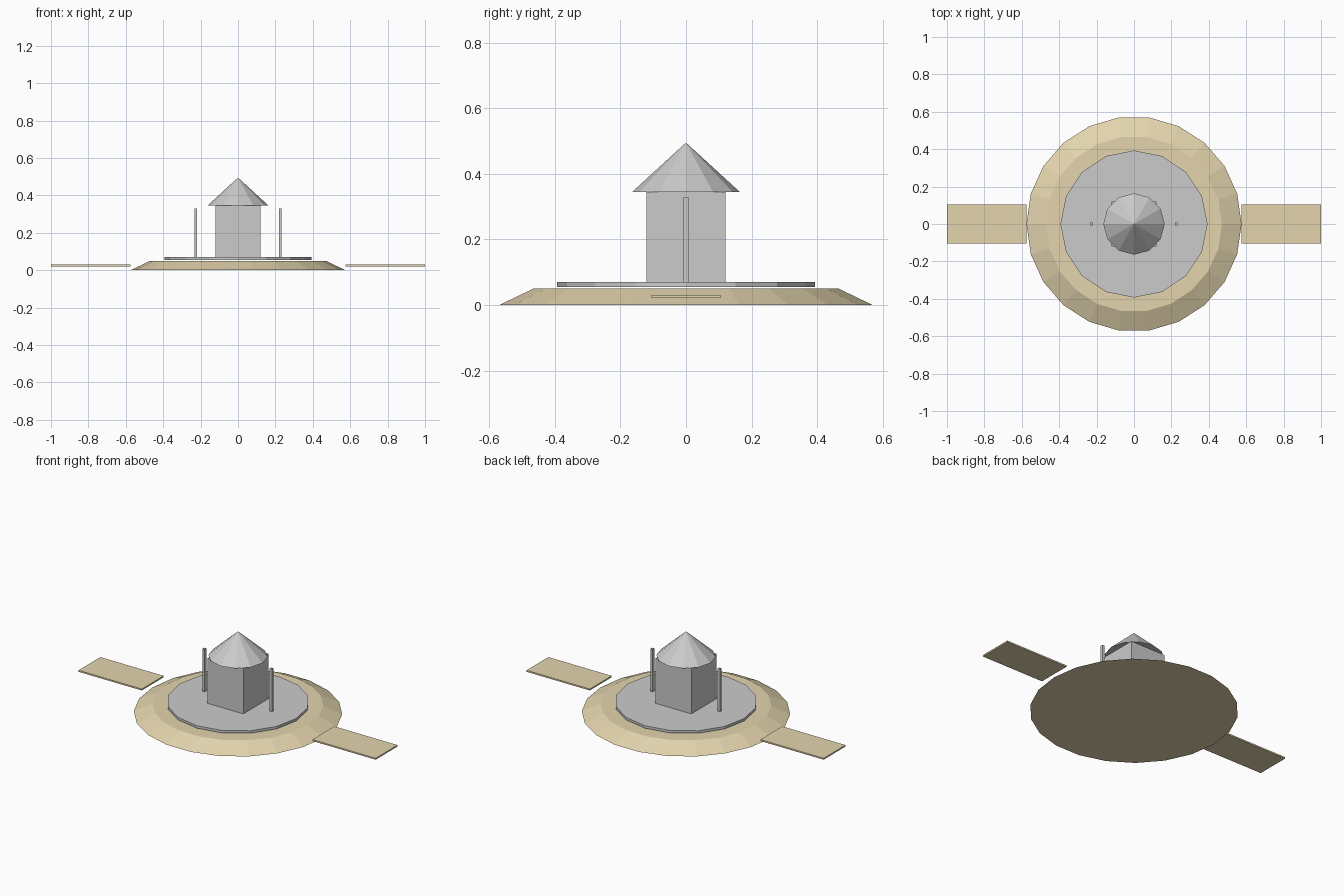
import bpy
from math import radians

if "Cube" in bpy.data.objects:
    bpy.data.objects.remove(bpy.data.objects["Cube"])

sand = bpy.data.materials.new("sand")
sand.diffuse_color = (0.77, 0.66, 0.42, 1)
sand.use_nodes = True
sand.node_tree.nodes["Principled BSDF"].inputs["Base Color"].default_value = sand.diffuse_color


def frustum(name, sides, r1, r2, z0, z1, turn=0.0, mat=None):
    bpy.ops.mesh.primitive_cone_add(vertices=sides, radius1=r1, radius2=r2, depth=z1 - z0,
                                    location=(0, 0, (z0 + z1) / 2), rotation=(0, 0, turn))
    return finish(name, mat)


def box(name, x0, x1, half_y, z0, z1, mat=None):
    bpy.ops.mesh.primitive_cube_add(size=1, location=((x0 + x1) / 2, 0, (z0 + z1) / 2))
    bpy.context.object.scale = (x1 - x0, 2 * half_y, z1 - z0)
    return finish(name, mat)


def finish(name, mat):
    obj = bpy.context.object
    obj.name = name
    bpy.ops.object.transform_apply(location=True, rotation=True, scale=True)
    if mat:
        obj.data.materials.append(mat)
    return obj


# Sloping round island, corners on the x axis
frustum("island_base", 22, 0.575, 0.47, 0, 0.05, radians(90), sand)

# Paved plaza disc floating just above the island
frustum("plaza", 16, 0.393, 0.393, 0.055, 0.07)

# Square tower with a conical roof
box("tower", -0.12, 0.12, 0.12, 0.07, 0.345)
frustum("roof", 12, 0.164, 0, 0.345, 0.495)

# Matching posts and walkways on both sides
for side, s in (("right", 1), ("left", -1)):
    px = 0.226 * s
    box("post_" + side, px - 0.0075, px + 0.0075, 0.0075, 0.07, 0.33)
    x0, x1 = sorted((0.574 * s, 1.0 * s))
    box("walkway_" + side, x0, x1, 0.105, 0.021, 0.03, sand)
